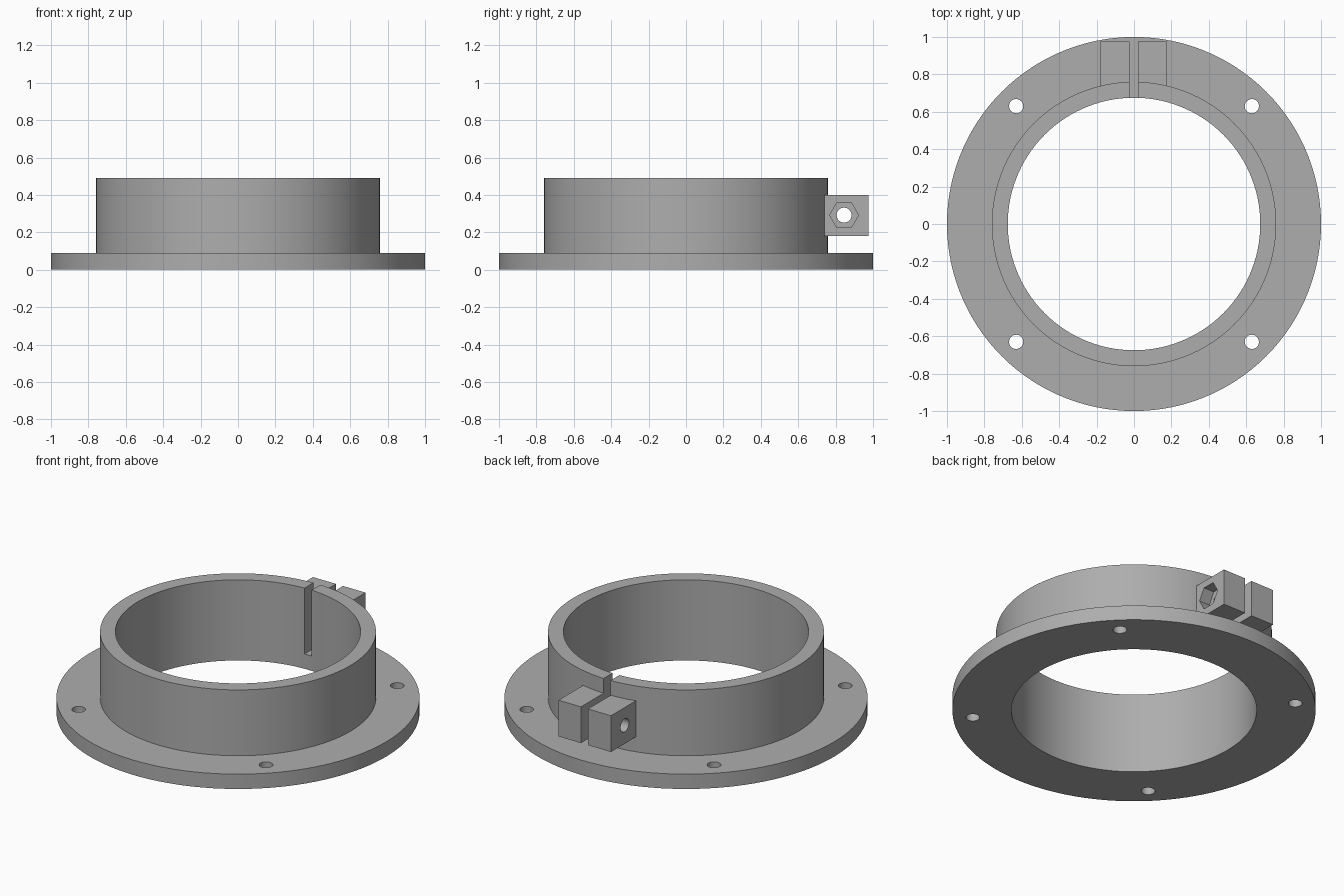
import bpy, bmesh, math

if "Cube" in bpy.data.objects:
    bpy.data.objects.remove(bpy.data.objects["Cube"])

grey = bpy.data.materials.new("plain_grey")
grey.diffuse_color = (0.42, 0.42, 0.42, 1)
grey.use_nodes = True
grey.node_tree.nodes["Principled BSDF"].inputs["Base Color"].default_value = grey.diffuse_color


def ring(name, r_in, r_out, z0, z1, n=120):
    """Flat-ended tube made by spinning a rectangular profile."""
    bm = bmesh.new()
    pts = [(r_in, z0), (r_out, z0), (r_out, z1), (r_in, z1)]
    loops = []
    for i in range(n):
        a = 2 * math.pi * i / n
        loops.append([bm.verts.new((r * math.cos(a), r * math.sin(a), z)) for r, z in pts])
    for i in range(n):
        a, b = loops[i], loops[(i + 1) % n]
        for k in range(4):
            m = (k + 1) % 4
            bm.faces.new((a[k], b[k], b[m], a[m]))
    bmesh.ops.recalc_face_normals(bm, faces=bm.faces)
    me = bpy.data.meshes.new(name)
    bm.to_mesh(me)
    bm.free()
    ob = bpy.data.objects.new(name, me)
    bpy.context.collection.objects.link(ob)
    me.materials.append(grey)
    return ob


def box(name, x, y, z):
    bpy.ops.mesh.primitive_cube_add(size=1, location=[sum(p) / 2 for p in (x, y, z)])
    ob = bpy.context.object
    ob.name = name
    ob.scale = [p[1] - p[0] for p in (x, y, z)]
    bpy.ops.object.transform_apply(location=True, rotation=True, scale=True)
    ob.data.materials.append(grey)
    return ob


def rod(r, depth, loc, sides=32, along_x=False):
    bpy.ops.mesh.primitive_cylinder_add(
        vertices=sides, radius=r, depth=depth, location=loc,
        rotation=(0, math.pi / 2 if along_x else 0, 0))
    ob = bpy.context.object
    ob.data.materials.append(grey)
    return ob


def cut(target, cutter):
    mod = target.modifiers.new("cut", 'BOOLEAN')
    mod.operation = 'DIFFERENCE'
    mod.solver = 'EXACT'
    mod.object = cutter
    bpy.context.view_layer.objects.active = target
    bpy.ops.object.modifier_apply(modifier=mod.name)
    bpy.data.objects.remove(cutter)


# Base flange with four screw holes
flange = ring("flange", 0.675, 1.0, 0, 0.09)
for sx in (-1, 1):
    for sy in (-1, 1):
        cut(flange, rod(0.038, 0.4, (0.63 * sx, 0.63 * sy, 0.045)))

# Collar, split at the back
collar = ring("collar", 0.675, 0.76, 0.09, 0.49)
cut(collar, box("slot", (-0.025, 0.022), (0.5, 0.9), (0.0, 0.6)))

# Clamp lugs either side of the split, with a bolt hole
lugs = []
for name, xs in (("left_clamp_lug", (-0.18, -0.025)), ("right_clamp_lug", (0.022, 0.173))):
    lug = box(name, xs, (0.735, 0.977), (0.18, 0.40))
    cut(lug, rod(0.04, 0.6, (0, 0.845, 0.292), along_x=True))
    lugs.append(lug)

# Hexagonal nut pocket on the right lug
cut(lugs[1], rod(0.077, 0.14, (0.173, 0.845, 0.292), sides=6, along_x=True))

# Smooth the round walls, keep edges sharp
bpy.ops.object.select_all(action='DESELECT')
for ob in [flange, collar] + lugs:
    ob.select_set(True)
bpy.context.view_layer.objects.active = flange
bpy.ops.object.shade_smooth_by_angle(angle=math.radians(30))
